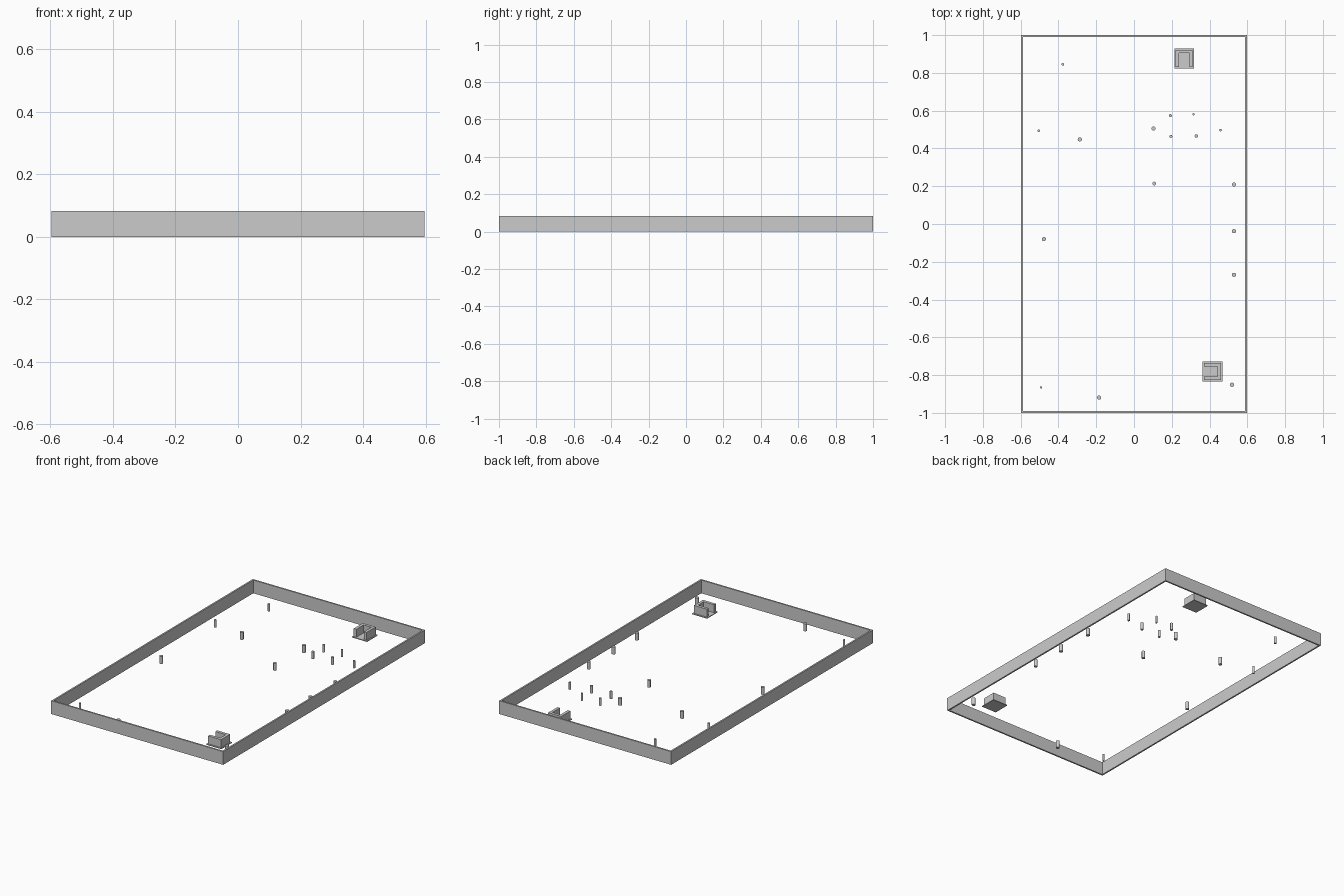
import bpy, bmesh
from math import pi
from mathutils import Matrix, Vector

if "Cube" in bpy.data.objects:
    bpy.data.objects.remove(bpy.data.objects["Cube"])

HX, HY, H, T = 0.597, 1.0, 0.083, 0.01


def prism(name, outline, z0, z1, loc=(0, 0), rot=0):
    """Extrude a flat outline from z0 to z1."""
    bm = bmesh.new()
    face = bm.faces.new([bm.verts.new((x, y, z0)) for x, y in outline])
    top = bmesh.ops.extrude_face_region(bm, geom=[face])["geom"]
    bmesh.ops.translate(bm, vec=(0, 0, z1 - z0),
                        verts=[v for v in top if isinstance(v, bmesh.types.BMVert)])
    bmesh.ops.recalc_face_normals(bm, faces=bm.faces)
    me = bpy.data.meshes.new(name)
    bm.to_mesh(me)
    bm.free()
    ob = bpy.data.objects.new(name, me)
    ob.location = (loc[0], loc[1], 0)
    ob.rotation_euler.z = rot
    bpy.context.collection.objects.link(ob)
    return ob


def rect(hx, hy):
    return [(-hx, -hy), (hx, -hy), (hx, hy), (-hx, hy)]


# Perimeter walls
for s, side in ((-1, "left"), (1, "right")):
    prism(side + "_wall", rect(T / 2, HY), 0, H, (s * (HX - T / 2), 0))
for s, side in ((-1, "front"), (1, "back")):
    prism(side + "_wall", rect(HX - T, T / 2), 0, H, (0, s * (HY - T / 2)))

# U-shaped pockets on thin base plates, open towards local -y
B, W, S = 0.0525, 0.045, 0.027
U = [(-W, -W), (-S, -W), (-S, S), (S, S), (S, -W), (W, -W), (W, W), (-W, W)]
for name, loc, rot in (("back_pocket", (0.266, 0.877), 0),
                       ("front_pocket", (0.416, -0.781), -pi / 2)):
    prism(name + "_base", rect(B, B), 0, 0.005, loc, rot)
    prism(name + "_body", U, 0.005, 0.055, loc, rot)

# Upright pins: x, y, radius
pins = [(-.377, .845, .007), (-.504, .494, .007), (-.287, .448, .011),
        (.103, .506, .011), (.193, .574, .008), (.195, .464, .008),
        (.316, .581, .006), (.330, .466, .009), (.458, .497, .007),
        (.107, .214, .010), (.529, .209, .011), (.529, -.038, .011),
        (.529, -.269, .011), (-.477, -.080, .011), (-.492, -.865, .006),
        (-.185, -.919, .011), (.519, -.851, .011)]
for i, (x, y, r) in enumerate(pins):
    bpy.ops.mesh.primitive_cylinder_add(vertices=24, radius=r, depth=0.046,
                                        location=(x, y, 0.023))
    bpy.context.object.name = f"pin_{i + 1}"
    bpy.ops.object.shade_smooth_by_angle()
